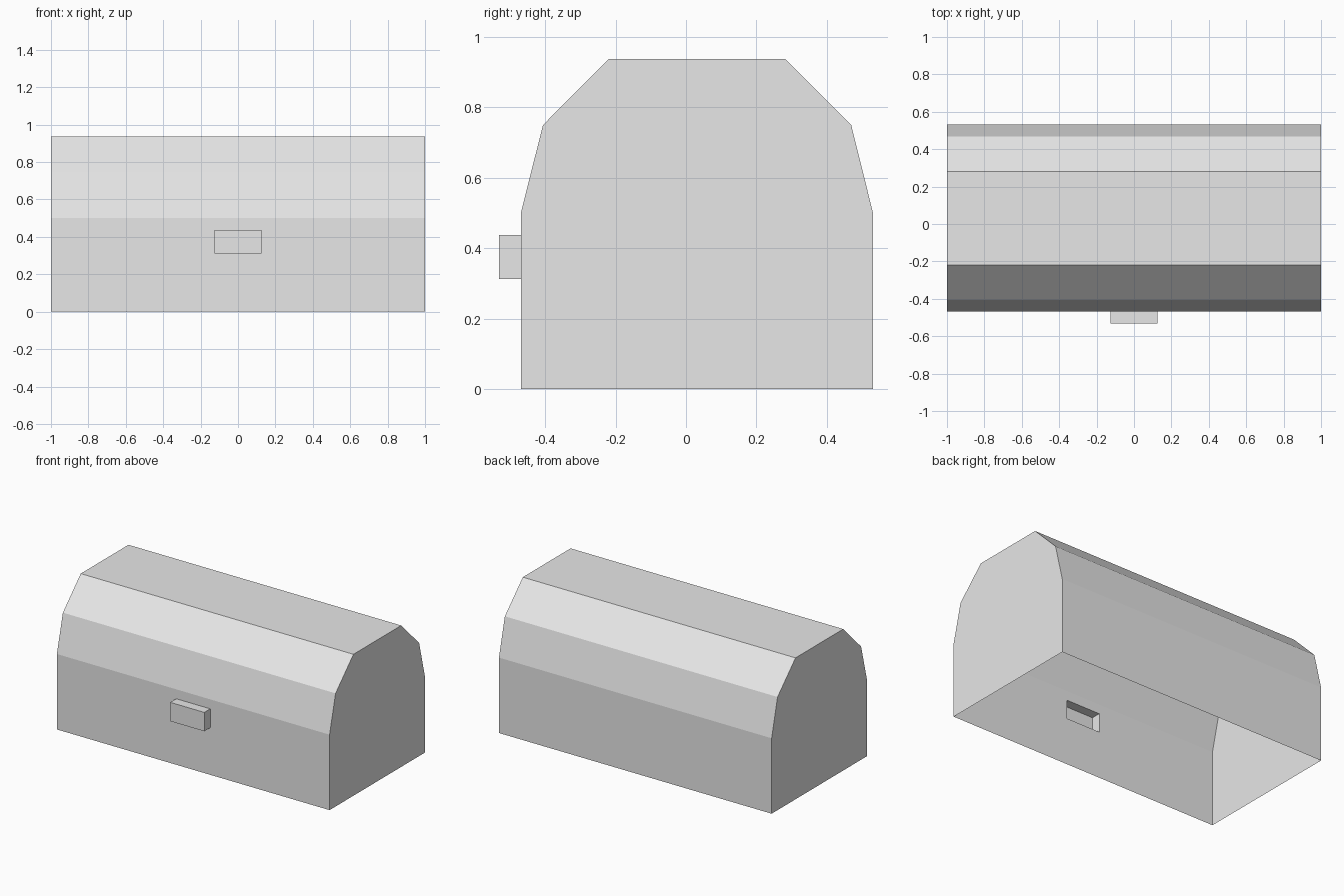
import bpy
import bmesh
from mathutils import Vector

cube = bpy.data.objects.get("Cube")
if cube:
    bpy.data.objects.remove(cube, do_unlink=True)

# Plain grey material
grey = bpy.data.materials.new("plain grey")
grey.use_nodes = True
colour = (0.8, 0.8, 0.8, 1.0)
grey.diffuse_color = colour
grey.node_tree.nodes["Principled BSDF"].inputs["Base Color"].default_value = colour

# End profile as (y, z), front foot over the lid to back foot
profile = [(-0.469, 0), (-0.469, 0.5), (-0.406, 0.75), (-0.219, 0.9375),
           (0.281, 0.9375), (0.469, 0.75), (0.531, 0.5), (0.531, 0)]
latch_half, latch_low, latch_high, latch_depth = 0.125, 0.3125, 0.4375, 0.0625

bm = bmesh.new()

# Chest body and faceted lid: the profile swept along x
end = bm.faces.new([bm.verts.new((-1, y, z)) for y, z in profile])
swept = bmesh.ops.extrude_face_region(bm, geom=[end], use_keep_orig=True)
moved = [g for g in swept["geom"] if isinstance(g, bmesh.types.BMVert)]
bmesh.ops.translate(bm, verts=moved, vec=(2, 0, 0))
bmesh.ops.recalc_face_normals(bm, faces=bm.faces)

# Open underside
bm.normal_update()
floor = [f for f in bm.faces if f.normal.z < -0.9]
bmesh.ops.delete(bm, geom=floor, context='FACES_ONLY')

# Latch: a rectangle inset in the front wall and pushed out, hollow behind
front = next(f for f in bm.faces if f.normal.y < -0.99)
bmesh.ops.inset_individual(bm, faces=[front], thickness=0.1)
for v in front.verts:
    v.co.x = latch_half if v.co.x > 0 else -latch_half
    v.co.z = latch_high if v.co.z > 0.25 else latch_low
latch = bmesh.ops.extrude_discrete_faces(bm, faces=[front])["faces"][0]
bmesh.ops.translate(bm, verts=latch.verts, vec=Vector((0, -latch_depth, 0)))
bm.normal_update()

mesh = bpy.data.meshes.new("chest")
bm.to_mesh(mesh)
bm.free()
mesh.materials.append(grey)
chest = bpy.data.objects.new("chest", mesh)
bpy.context.collection.objects.link(chest)
